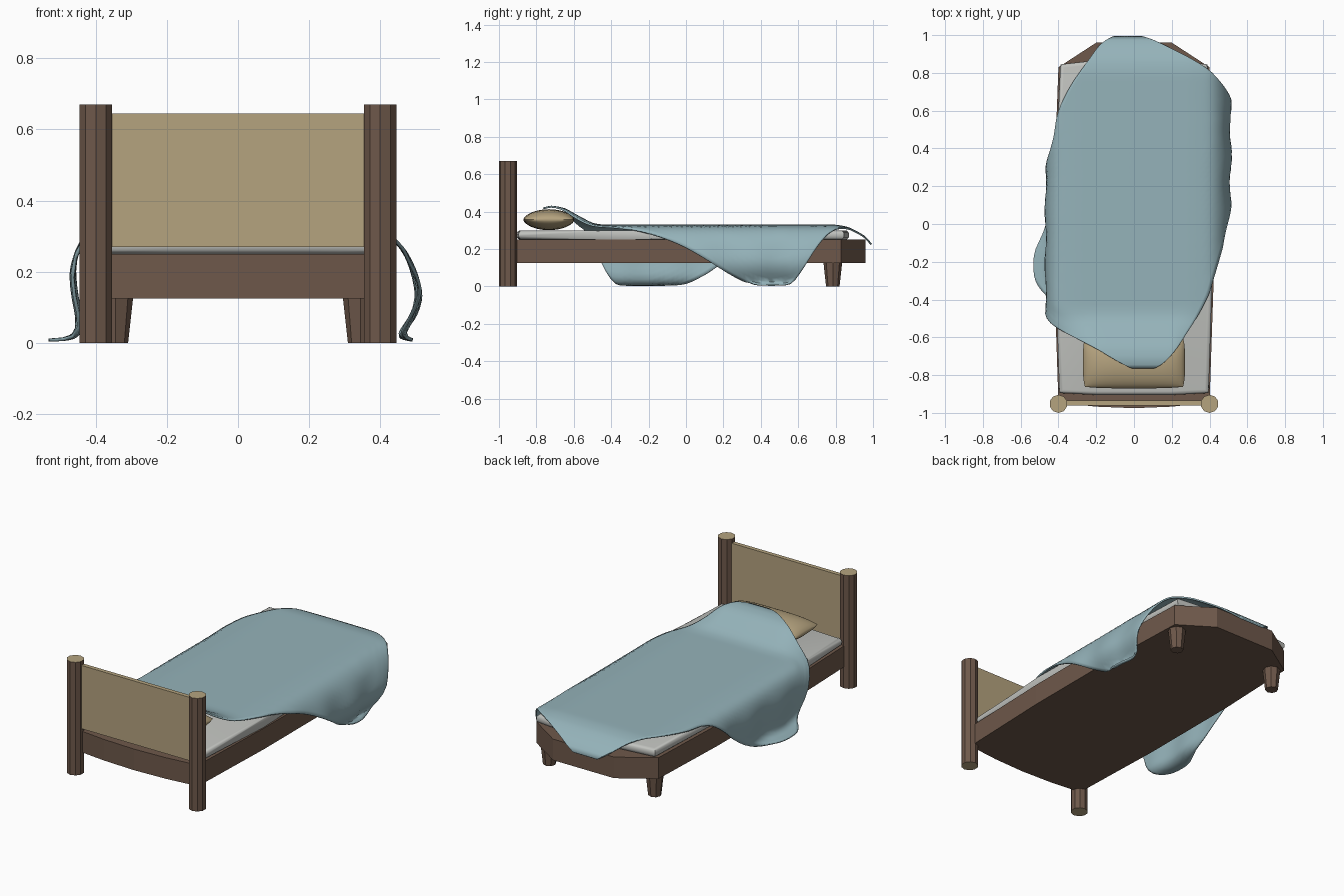
import bpy, bmesh, math

if "Cube" in bpy.data.objects:
    bpy.data.objects.remove(bpy.data.objects["Cube"])

def material(name, rgb):
    m = bpy.data.materials.new(name)
    m.diffuse_color = (*rgb, 1)
    m.use_nodes = True
    m.node_tree.nodes["Principled BSDF"].inputs["Base Color"].default_value = m.diffuse_color
    return m

WOOD = material("dark_wood", (0.156, 0.098, 0.069))
TAN = material("tan", (0.462, 0.366, 0.212))
WHITE = material("mattress_grey", (0.53, 0.54, 0.515))
BLUE = material("blanket_blue", (0.30, 0.45, 0.49))

def finish(name, bm, mats, smooth=None):
    me = bpy.data.meshes.new(name)
    bmesh.ops.recalc_face_normals(bm, faces=bm.faces)
    bm.to_mesh(me)
    bm.free()
    for m in mats:
        me.materials.append(m)
    if smooth:
        me.polygons.foreach_set("use_smooth", [True] * len(me.polygons))
        me.set_sharp_from_angle(angle=math.radians(smooth))
    ob = bpy.data.objects.new(name, me)
    bpy.context.collection.objects.link(ob)
    return ob

def prism(name, half, z0, z1, mat, bevel=0, smooth=None):
    """Extrude an outline given by its +x half, front to back."""
    pts = half + [(-x, y) for x, y in reversed(half) if x > 0]
    bm = bmesh.new()
    f = bm.faces.new([bm.verts.new((x, y, z0)) for x, y in pts])
    r = bmesh.ops.extrude_face_region(bm, geom=[f])
    for v in r["geom"]:
        if isinstance(v, bmesh.types.BMVert):
            v.co.z = z1
    if bevel:
        rim = [e for e in bm.edges if abs(e.verts[0].co.z - e.verts[1].co.z) < 1e-6]
        bmesh.ops.bevel(bm, geom=rim, offset=bevel, segments=3, profile=0.5, affect='EDGES')
    return finish(name, bm, [mat], smooth)

def post(name, x, y, z1, r0, r1, sides, mats):
    """Upright round post; caps use the last material."""
    bm = bmesh.new()
    bmesh.ops.create_cone(bm, cap_ends=True, segments=sides, radius1=r0, radius2=r1, depth=z1)
    bmesh.ops.translate(bm, verts=bm.verts, vec=(x, y, z1 / 2))
    for f in bm.faces:
        if abs(f.normal.z) > 0.9:
            f.material_index = len(mats) - 1
    return finish(name, bm, mats)

def lerp(x, table, k=1):
    """Linear lookup of column k by column 0."""
    if x <= table[0][0]:
        return table[0][k]
    for a, b in zip(table, table[1:]):
        if x <= b[0]:
            return a[k] + (b[k] - a[k]) * (x - a[0]) / (b[0] - a[0])
    return table[-1][k]

def sstep(a, b, x):
    t = max(0, min(1, (x - a) / (b - a)))
    return t * t * (3 - 2 * t)

# Bed frame, bowed at the head and chamfered at the foot
prism("bed_frame", [(0, -.975), (.2, -.967), (.4, -.945), (.42, -.35), (.42, .3),
                    (.4, .83), (.2, .96)], .125, .25, WOOD)
# Mattress
prism("mattress", [(.2, -.905), (.395, -.895), (.413, -.35), (.413, .3), (.39, .845),
                   (.15, .872)], .25, .30, WHITE, .02, 40)
# Headboard panel
prism("headboard_panel", [(.365, -.96), (.365, -.935)], .27, .645, TAN)
# Posts and legs
for s, side in ((-1, "left"), (1, "right")):
    post(side + "_head_post", s * .4, -.952, .67, .048, .048, 10, [WOOD, TAN])
    post(side + "_foot_leg", s * .345, .785, .127, .036, .05, 8, [WOOD])

# Pillow: two domed sheets sharing a rim
bm = bmesh.new()
N = 16
for sgn in (1, -1):
    grid = []
    for j in range(N + 1):
        v = -math.cos(math.pi * j / N)
        row = []
        for i in range(N + 1):
            u = -math.cos(math.pi * i / N)
            h = .056 * max(0, (1 - u ** 4) * (1 - v * v)) ** .6
            row.append(bm.verts.new((.27 * u * (1 - .04 * v ** 4), -.733 + .137 * v * (1 - .06 * u ** 4),
                                     .357 + sgn * h)))
        grid.append(row)
    for j in range(N):
        for i in range(N):
            bm.faces.new((grid[j][i], grid[j][i + 1], grid[j + 1][i + 1], grid[j + 1][i]))
bmesh.ops.remove_doubles(bm, verts=bm.verts, dist=1e-5)
finish("pillow", bm, [TAN], 60)

# Blanket: a diagonal cloth; rows along y run across a drape profile
def by_length(pts):
    out, s = [], 0
    for k, (x, z) in enumerate(pts):
        if k:
            s += math.dist(pts[k - 1], (x, z))
        out.append((s, x, z))
    return out

RIGHT = by_length([(0, .331), (.3, .329), (.4, .32), (.435, .303), (.475, .26), (.5, .2), (.517, .13),
                   (.5, .075), (.465, .03), (.455, .016), (.5, .012)])
LEFT = by_length([(0, .331), (.3, .329), (.4, .32), (.435, .303), (.459, .26), (.472, .2), (.462, .12),
                  (.447, .055), (.458, .016), (.53, .012)])
# y, then reach to the left and right measured along the cloth
REACH = [(-.77, .0, .1), (-.74, -.07, .16), (-.66, -.2, .23), (-.56, -.40, .295), (-.5, -.51, .335),
         (-.44, -.66, .37), (-.36, -.78, .41), (-.28, -.83, .435), (-.18, -.83, .475), (-.08, -.79, .52),
         (0, -.75, .56), (.1, -.70, .62), (.2, -.63, .69), (.3, -.54, .76), (.38, -.47, .80),
         (.46, -.435, .82), (.56, -.42, .79), (.62, -.40, .69), (.69, -.365, .57), (.75, -.33, .48),
         (.82, -.28, .40), (.88, -.235, .30), (.95, -.185, .16), (.985, -.14, .09), (1.0, -.1, .03)]
HEAD = [(-.77, .09), (-.72, .103), (-.65, .09), (-.57, .045), (-.5, .008), (-.45, 0)]
FOOT = [(.8, 0), (.87, -.012), (.96, -.06), (1.0, -.11)]

bm = bmesh.new()
ROWS, COLS = 72, 44
grid = []
for j in range(ROWS + 1):
    t = -.77 + 1.77 * j / ROWS
    a, b = lerp(t, REACH, 1), lerp(t, REACH, 2)
    row = []
    for i in range(COLS + 1):
        s = a + (b - a) * i / COLS
        prof, sg = (RIGHT, 1) if s > 0 else (LEFT, -1)
        x, z = lerp(abs(s), prof, 1), lerp(abs(s), prof, 2)
        z += lerp(t, HEAD) * (1 - sstep(.2, .42, x)) + lerp(t, FOOT)
        x += .006 * math.sin(t * 22) * sstep(.46, .6, abs(s))
        row.append(bm.verts.new((sg * x, t, max(z, .012))))
    grid.append(row)
for j in range(ROWS):
    for i in range(COLS):
        bm.faces.new((grid[j][i], grid[j][i + 1], grid[j + 1][i + 1], grid[j + 1][i]))
blanket = finish("blanket", bm, [BLUE], 80)
# make sure the outer side faces up, so the thickness goes inward
mid = blanket.data.polygons[(ROWS // 2) * COLS + COLS // 2]
if mid.normal.z < 0:
    blanket.data.flip_normals()
sm = blanket.modifiers.new("relax", 'SMOOTH')
sm.factor, sm.iterations = .5, 3
so = blanket.modifiers.new("thickness", 'SOLIDIFY')
so.thickness, so.offset = .009, -1
